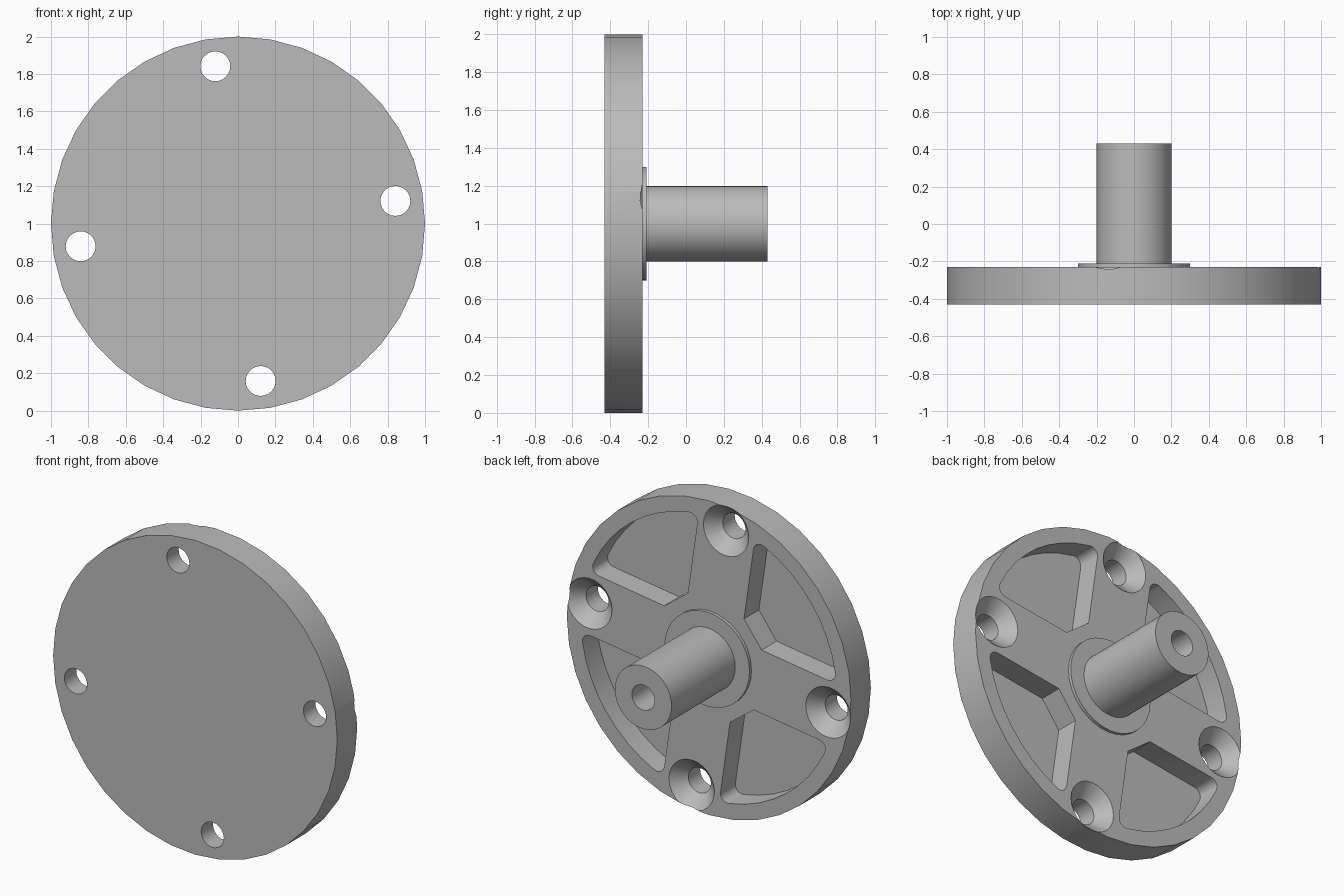
import bpy, bmesh
from math import sin, cos, pi, radians, atan2, sqrt

cube = bpy.data.objects.get("Cube")
if cube:
    bpy.data.objects.remove(cube, do_unlink=True)

FRONT, BACK, TIP = -0.43, -0.23, 0.43
SPIN = radians(8.2)          # rotation of the bolt pattern

grey = bpy.data.materials.new("machined_grey")
grey.use_nodes = True
grey.diffuse_color = (0.5, 0.5, 0.5, 1)
grey.node_tree.nodes["Principled BSDF"].inputs["Base Color"].default_value = (0.5, 0.5, 0.5, 1)


def finish(name, bm, location):
    bmesh.ops.recalc_face_normals(bm, faces=bm.faces)
    mesh = bpy.data.meshes.new(name)
    bm.to_mesh(mesh)
    bm.free()
    mesh.materials.append(grey)
    obj = bpy.data.objects.new(name, mesh)
    obj.location = location
    bpy.context.collection.objects.link(obj)
    return obj


def lathe(name, profile, segments, location=(0, 0, 1)):
    """Spin (radius, y) points about the y axis; axis points close the ends."""
    bm = bmesh.new()
    verts = [bm.verts.new((r, y, 0)) for r, y in profile]
    edges = [bm.edges.new(pair) for pair in zip(verts, verts[1:])]
    bmesh.ops.spin(bm, geom=verts + edges, cent=(0, 0, 0), axis=(0, 1, 0),
                   angle=2 * pi, steps=segments, use_merge=True)
    bmesh.ops.remove_doubles(bm, verts=bm.verts, dist=1e-5)
    return finish(name, bm, location)


def prism(name, outline, y0, y1):
    """Extrude an (x, z) outline along y."""
    bm = bmesh.new()
    face = bm.faces.new([bm.verts.new((x, y0, z)) for x, z in outline])
    ext = bmesh.ops.extrude_face_region(bm, geom=[face])
    moved = [g for g in ext["geom"] if isinstance(g, bmesh.types.BMVert)]
    bmesh.ops.translate(bm, verts=moved, vec=(0, y1 - y0, 0))
    return finish(name, bm, (0, 0, 1))


def arc(cx, cy, r, a0, a1, n):
    return [(cx + r * cos(a0 + (a1 - a0) * i / n),
             cy + r * sin(a0 + (a1 - a0) * i / n)) for i in range(n + 1)]


def pocket_outline(turn, half_rib=0.2, inner=0.4, outer=0.9, fillet=0.05):
    v = half_rib + fillet
    u = sqrt((outer - fillet) ** 2 - v ** 2)
    a = atan2(v, u)
    corner = arc(u, v, fillet, -pi / 2, a, 5)
    start = [(sqrt(inner ** 2 - half_rib ** 2), half_rib)] + corner[:-1]
    pts = start + arc(0, 0, outer, a, pi / 2 - a, 8) + [(q, p) for p, q in reversed(start)]
    return [(p * cos(turn) - q * sin(turn), p * sin(turn) + q * cos(turn)) for p, q in pts]


# Round plate
plate = lathe("round_plate", [(0, FRONT), (1, FRONT), (1, BACK), (0, BACK)], 36)

# Cutters: countersunk bolt holes and ribbed pockets
cutters = []
for k in range(4):
    turn = SPIN + k * pi / 2
    cutters.append(lathe(
        "bolt_hole_cutter",
        [(0, FRONT - 0.1), (0.08, FRONT - 0.1), (0.08, BACK - 0.08), (0.19, BACK + 0.03), (0, BACK + 0.03)],
        24, (0.85 * cos(turn), 0, 1 + 0.85 * sin(turn))))
    cutters.append(prism("pocket_cutter", pocket_outline(turn), BACK - 0.15, BACK + 0.1))

for cutter in cutters:
    cutter.hide_render = True
    mod = plate.modifiers.new("cut", "BOOLEAN")
    mod.operation = "DIFFERENCE"
    mod.solver = "EXACT"
    mod.object = cutter
bpy.context.view_layer.objects.active = plate
for mod in list(plate.modifiers):
    bpy.ops.object.modifier_apply(modifier=mod.name)
for cutter in cutters:
    bpy.data.objects.remove(cutter, do_unlink=True)

# Hub: thin collar, shaft and blind bore
hub = lathe("hub_shaft", [(0.3, BACK), (0.3, BACK + 0.02), (0.2, BACK + 0.02), (0.2, TIP),
                          (0.08, TIP), (0.08, TIP - 0.4), (0, TIP - 0.4)], 32)
# The open base faces the plate, so orient the shell by its collar rim
bm = bmesh.new()
bm.from_mesh(hub.data)
rim = max(bm.faces, key=lambda f: f.calc_center_median().xz.length)
if rim.normal.xz.dot(rim.calc_center_median().xz) < 0:
    bmesh.ops.reverse_faces(bm, faces=bm.faces)
bm.to_mesh(hub.data)
bm.free()

# Smooth round walls, crisp edges
for obj in (plate, hub):
    bpy.ops.object.select_all(action="DESELECT")
    obj.select_set(True)
    bpy.context.view_layer.objects.active = obj
    bpy.ops.object.shade_smooth_by_angle(angle=radians(30))
